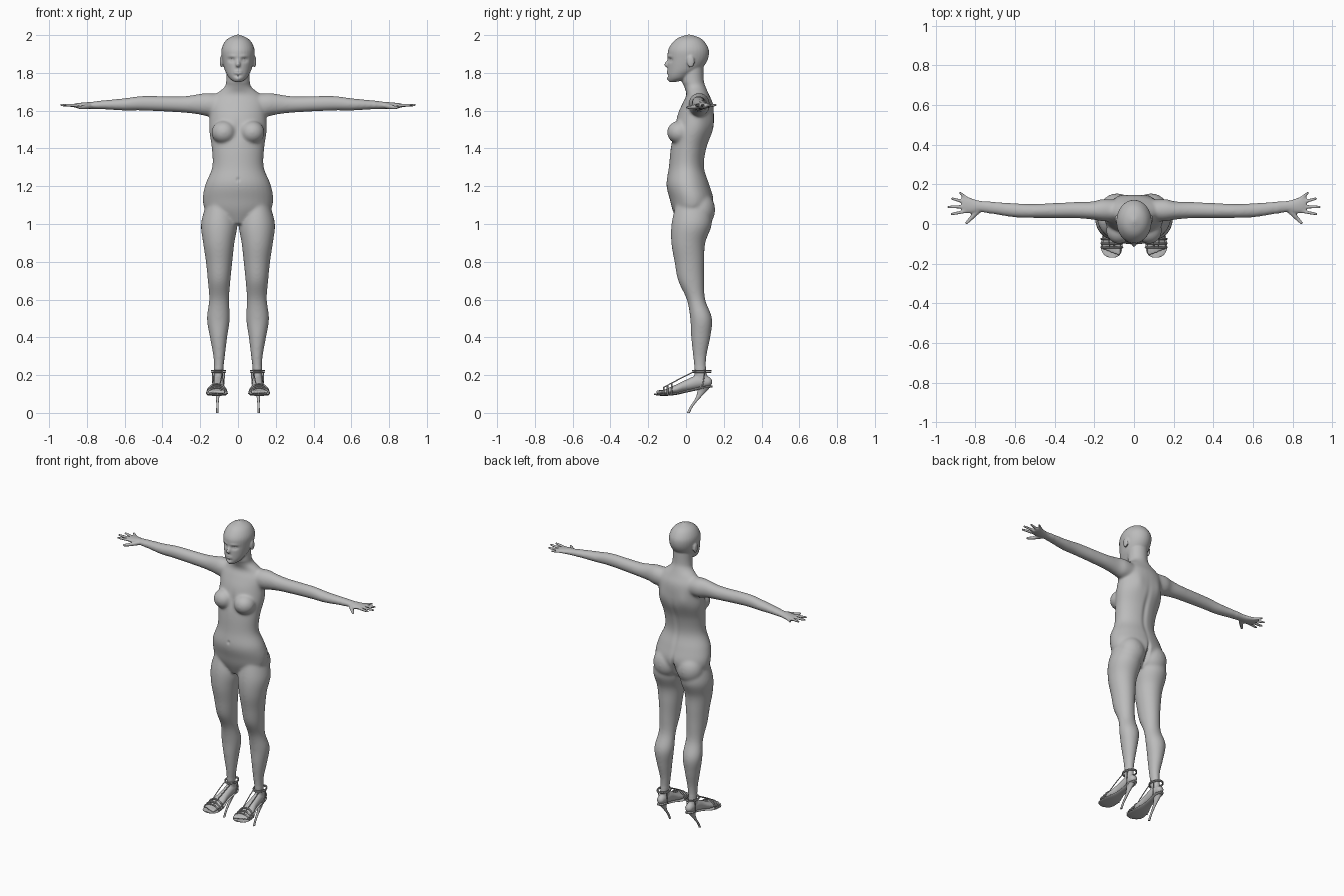
import bpy, bmesh, math
from mathutils import Vector, Matrix

if "Cube" in bpy.data.objects:
    bpy.data.objects.remove(bpy.data.objects["Cube"], do_unlink=True)

grey = bpy.data.materials.new("plain_grey")
grey.use_nodes = True
grey.diffuse_color = (.5, .5, .5, 1)
grey.node_tree.nodes["Principled BSDF"].inputs["Base Color"].default_value = grey.diffuse_color
SIDES = {"left": 1, "right": -1}


def smooth_rows(rows, steps=5):
    """Catmull-Rom interpolation through section rows."""
    rows = [Vector(r) for r in rows]
    result = []
    for i in range(len(rows) - 1):
        a, b = rows[max(i - 1, 0)], rows[i]
        c, d = rows[i + 1], rows[min(i + 2, len(rows) - 1)]
        for s in range(steps):
            t = s / steps
            result.append(b + (c - a) * (t / 2)
                          + (a * 2 - b * 5 + c * 4 - d) * (t * t / 2)
                          + (b * 3 - a - c * 3 + d) * (t ** 3 / 2))
    return result + [rows[-1]]


def loft(bm, rows, axis, side=1, sides=32):
    """Rows of x, y, z and two radii become a closed tube along the axis."""
    u, v = {"x": (1, 2), "y": (0, 2), "z": (0, 1)}[axis]
    rings = []
    for row in smooth_rows(rows):
        ring = []
        for k in range(sides):
            angle = math.tau * k / sides
            point = Vector(row[:3])
            point[u] += max(row[3], .001) * math.cos(angle)
            point[v] += max(row[4], .001) * math.sin(angle)
            point.x *= side
            ring.append(bm.verts.new(point))
        rings.append(ring)
    faces = [bm.faces.new(rings[0]), bm.faces.new(rings[-1])]
    for low, high in zip(rings, rings[1:]):
        for k in range(sides):
            n = (k + 1) % sides
            faces.append(bm.faces.new((low[k], low[n], high[n], high[k])))
    bmesh.ops.recalc_face_normals(bm, faces=faces)


def ball(bm, centre, radii, side=1):
    matrix = Matrix.Translation((centre[0] * side, *centre[1:])) @ Matrix.Diagonal((*radii, 1))
    bmesh.ops.create_icosphere(bm, subdivisions=3, radius=1, matrix=matrix)


def capsule(bm, start, end, r1, r2, side=1):
    p, q = (Vector((c[0] * side, *c[1:])) for c in (start, end))
    turn = (q - p).to_track_quat("Z", "Y").to_matrix().to_4x4()
    bmesh.ops.create_cone(bm, cap_ends=True, segments=16, radius1=r1, radius2=r2,
                          depth=(q - p).length,
                          matrix=Matrix.Translation((p + q) / 2) @ turn)
    ball(bm, p, (r1, r1, r1))
    ball(bm, q, (r2, r2, r2))


def finish(bm, name):
    mesh = bpy.data.meshes.new(name)
    bm.to_mesh(mesh)
    bm.free()
    obj = bpy.data.objects.new(name, mesh)
    bpy.context.collection.objects.link(obj)
    mesh.materials.append(grey)
    return obj


def shade(obj):
    bpy.ops.object.select_all(action="DESELECT")
    obj.select_set(True)
    bpy.context.view_layer.objects.active = obj
    bpy.ops.object.shade_smooth_by_angle(angle=math.radians(50))


# Body sections
TORSO = [(.02, 1.0, .05, .06), (.03, 1.07, .165, .1), (.03, 1.13, .187, .116),
         (.01, 1.21, .173, .114), (.003, 1.3, .137, .094), (.014, 1.4, .139, .095),
         (.04, 1.5, .153, .104), (.052, 1.58, .15, .096), (.062, 1.64, .15, .08),
         (.062, 1.685, .12, .06), (.048, 1.725, .072, .057), (.036, 1.76, .062, .058),
         (.034, 1.84, .06, .058)]
HEAD = [(-.07, 1.752, .018, .018), (-.045, 1.768, .042, .05), (-.03, 1.79, .058, .068),
        (-.008, 1.82, .072, .09), (.009, 1.87, .084, .106), (.013, 1.92, .088, .108),
        (.015, 1.96, .073, .087), (.016, 1.985, .048, .058), (.016, 2.002, .008, .01)]
LEG = [(.1, .035, 1.1, .07, .09), (.1, .03, 1.0, .096, .107), (.102, .012, .9, .083, .09),
       (.1, .018, .8, .07, .079), (.1, .027, .7, .06, .069), (.1, .053, .6, .053, .049),
       (.104, .08, .5, .061, .058), (.103, .078, .4, .046, .051), (.1, .073, .3, .031, .036),
       (.103, .076, .22, .025, .031), (.105, .085, .16, .027, .04)]
ARM = [(.1, .068, 1.63, .055, .058), (.16, .07, 1.632, .056, .062), (.21, .068, 1.634, .046, .054),
       (.3, .07, 1.633, .041, .043), (.5, .066, 1.639, .036, .039), (.6, .069, 1.633, .036, .033),
       (.7, .08, 1.631, .032, .025), (.77, .088, 1.628, .028, .019), (.81, .09, 1.627, .036, .017),
       (.85, .097, 1.627, .042, .013), (.87, .1, 1.627, .036, .009)]
FOOT = [(.104, .138, .163, .01, .01), (.104, .12, .165, .024, .026), (.104, .06, .163, .03, .036),
        (.106, .0, .145, .033, .03), (.11, -.05, .127, .043, .024), (.112, -.1, .115, .047, .014),
        (.113, -.12, .112, .042, .009)]
FINGERS = [((.84, .066), (.92, .05), .0095), ((.85, .087), (.935, .086), .0098),
           ((.85, .11), (.918, .128), .0095), ((.84, .128), (.878, .157), .0088)]

body = bmesh.new()
loft(body, [(0, *row) for row in TORSO], "z")
loft(body, [(0, *row) for row in HEAD], "z")
capsule(body, (0, -.09, 1.872), (0, -.104, 1.843), .007, .012)
ball(body, (0, -.092, 1.803), (.024, .013, .01))
for side in SIDES.values():
    loft(body, LEG, "z", side)
    loft(body, ARM, "x", side)
    loft(body, FOOT, "y", side)
    ball(body, (.075, -.035, 1.485), (.066, .066, .062), side)
    ball(body, (.085, .075, 1.075), (.088, .08, .095), side)
    ball(body, (.088, .025, 1.86), (.009, .02, .032), side)
    for (x, y), (tip_x, tip_y), r in FINGERS:
        capsule(body, (x, y, 1.627), (tip_x, tip_y, 1.63), r, r * .75, side)
    capsule(body, (.79, .065, 1.624), (.825, .026, 1.617), .015, .0105, side)
    capsule(body, (.825, .026, 1.617), (.845, .006, 1.617), .0105, .008, side)
    for toe in range(5):
        x = .078 + toe * .018
        capsule(body, (x, -.1, .114), (x, -.148 + toe * .006, .11), .011, .0105 - toe * .0006, side)
body = finish(body, "body")

# Fuse the body, then soften the joints more than the hands, feet and face
bpy.context.view_layer.objects.active = body
fuse = body.modifiers.new("fuse", "REMESH")
fuse.mode, fuse.voxel_size = "VOXEL", .0055
bpy.ops.object.modifier_apply(modifier=fuse.name)
joints = body.vertex_groups.new(name="joints")
joints.add([v.index for v in body.data.vertices
            if abs(v.co.x) < .72 and .24 < v.co.z < 1.745], 1, "REPLACE")
for name, group, count in (("joints", "joints", 30), ("skin", "", 3)):
    soften = body.modifiers.new(name, "SMOOTH")
    soften.factor, soften.iterations, soften.vertex_group = .5, count, group
    bpy.ops.object.modifier_apply(modifier=soften.name)

# Sculpted hollows and swells: centre, reach per axis, push along y
DETAILS = [((.034, -.085, 1.868), (.017, .04, .011), .012), ((.034, -.085, 1.867), (.009, .04, .005), -.006),
           ((.032, -.09, 1.888), (.022, .04, .007), -.004), ((0, -.1, 1.804), (.02, .03, .003), .006),
           ((0, -.1, 1.785), (.018, .03, .006), .005), ((0, -.1, 1.767), (.018, .03, .012), -.006),
           ((0, .13, 1.07), (.009, .06, .06), -.025), ((0, .13, 1.36), (.016, .05, .14), -.009),
           ((0, -.1, 1.235), (.008, .05, .01), .006), ((0, -.08, 1.5), (.018, .06, .05), .006),
           ((.08, .14, 1.55), (.04, .05, .06), .008)]
for vert in body.data.vertices:
    co = vert.co.copy()
    for centre, reach, push in DETAILS:
        d = ((abs(co.x) - centre[0]) / reach[0], (co.y - centre[1]) / reach[1],
             (co.z - centre[2]) / reach[2])
        distance = d[0] ** 2 + d[1] ** 2 + d[2] ** 2
        if distance < 9:
            vert.co.y += push * math.exp(-distance)
if not body.data.materials:
    body.data.materials.append(grey)
shade(body)


# Sandals
def strap(name, points, side, radius=.0035, closed=False):
    curve = bpy.data.curves.new(name, "CURVE")
    curve.dimensions, curve.bevel_depth, curve.bevel_resolution = "3D", radius, 2
    curve.resolution_u, curve.use_fill_caps = 6, True
    line = curve.splines.new("NURBS")
    line.points.add(len(points) - 1)
    for p, (x, y, z) in zip(line.points, points):
        p.co = (x * side, y, z, 1)
    line.use_endpoint_u, line.use_cyclic_u, line.order_u = not closed, closed, 3
    curve.materials.append(grey)
    bpy.context.collection.objects.link(bpy.data.objects.new(name, curve))


SOLE = [(.104, .14, .14, .012, .005), (.104, .11, .137, .026, .007), (.104, .06, .127, .025, .007),
        (.107, .0, .113, .029, .006), (.111, -.06, .1, .049, .006), (.113, -.12, .096, .054, .006),
        (.111, -.155, .098, .04, .005), (.11, -.17, .1, .014, .004)]
HEEL = [(.107, .095, .14, .024, .036), (.107, .085, .115, .014, .024), (.108, .06, .075, .008, .011),
        (.109, .03, .035, .006, .008), (.11, .012, 0, .006, .008)]
for label, side in SIDES.items():
    for part, rows, axis in (("sole", SOLE, "y"), ("heel", HEEL, "z")):
        bm = bmesh.new()
        loft(bm, rows, axis, side, 24)
        shade(finish(bm, f"{label}_sandal_{part}"))
    # Two ankle loops, arched toe straps, and the long straps joining them
    for loop in range(2):
        ring = [(.104 + .038 * math.cos(a), .083 + .05 * math.sin(a), .216 + .008 * loop)
                for a in (math.tau * k / 12 for k in range(12))]
        strap(f"{label}_ankle_strap_{loop + 1}", ring, side, closed=True)
    for n, (y, top) in enumerate(((-.118, .13), (-.098, .138), (-.075, .148))):
        arch = [(.112 - .054 * math.cos(a), y, .1 + (top - .1) * 1.12 * math.sin(a))
                for a in (math.pi * k / 8 for k in range(9))]
        strap(f"{label}_toe_strap_{n + 1}", arch, side, .0045)
    for n, offset in enumerate((-.022, .022)):
        strap(f"{label}_front_strap_{n + 1}", [(.112 + offset * .5, -.118, .135),
              (.11 + offset, -.04, .178), (.104 + offset, .045, .22)], side, .003)
        strap(f"{label}_heel_strap_{n + 1}", [(.104 + offset * 1.2, .085, .135),
              (.104 + offset * 1.5, .095, .18), (.104 + offset * 1.4, .1, .22)], side, .003)
